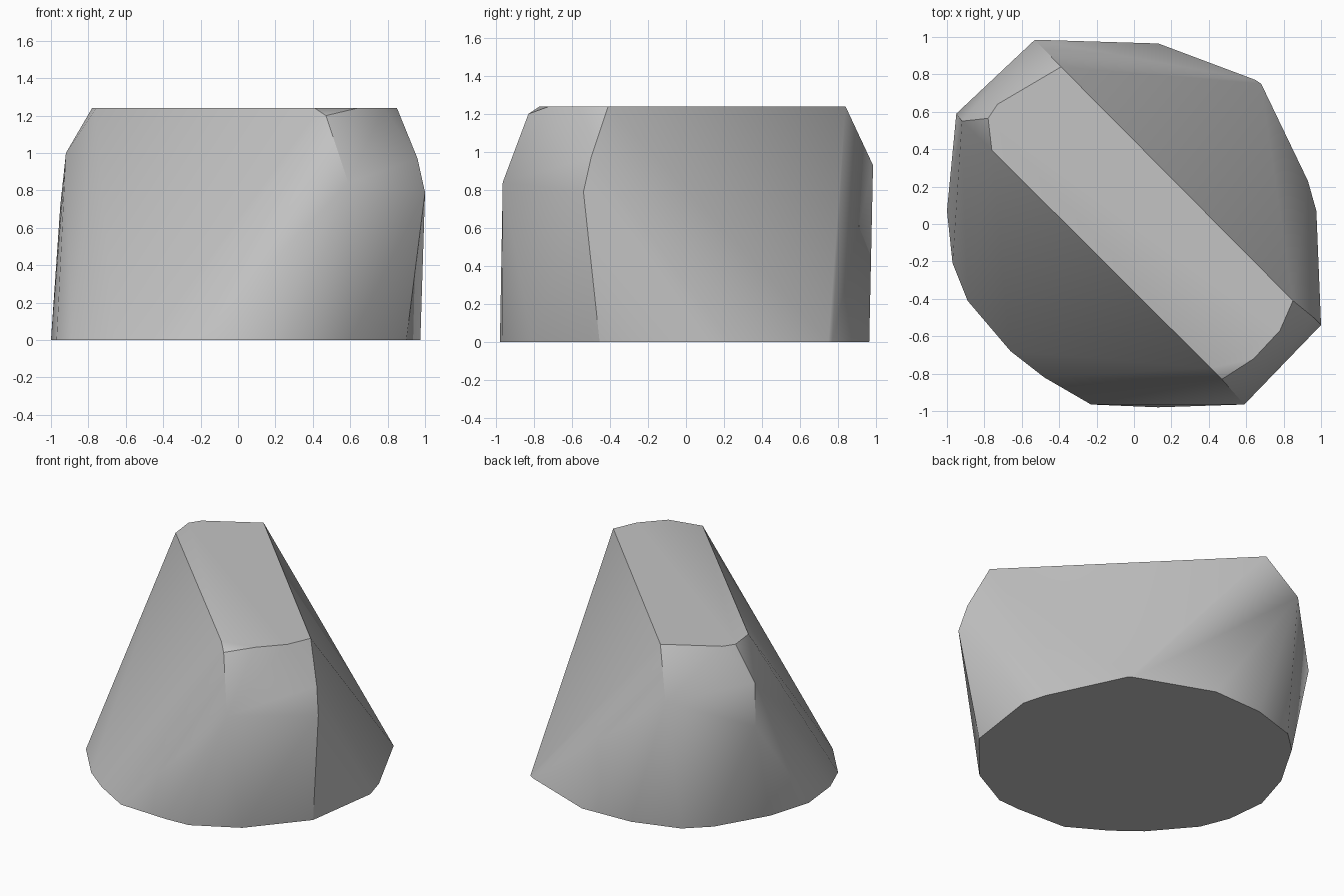
import bpy, bmesh, math

if "Cube" in bpy.data.objects:
    bpy.data.objects.remove(bpy.data.objects["Cube"], do_unlink=True)

HEIGHT = 1.24

# Rounded foot outline on the ground
foot = [(-1.0, .07), (-.97, -.21), (-.89, -.41), (-.66, -.68), (-.48, -.82),
        (-.23, -.965), (.13, -.98), (.3, -.97), (.6, -.81), (.9, -.455),
        (.975, .07), (.93, .23), (.68, .75), (.65, .77), (.13, .965),
        (-.24, .95), (-.56, .85), (-.71, .71), (-.91, .37)]

# Narrow diagonal ridge on top
ridge = [(-.76, .395), (-.78, .565), (-.73, .64), (-.39, .84),
         (.85, -.41), (.78, -.57), (.64, -.72), (.41, -.77)]

# Corners of the two bevelled ends
end_corners = [(.59, -.965, .84), (.47, -.83, 1.2), (1.0, -.54, .79),
               (.96, -.5, .97), (-.53, .985, .93), (-.95, .59, .72),
               (-.92, .55, 1.0)]


def grey_material():
    mat = bpy.data.materials.new("plain_grey")
    mat.use_nodes = True
    colour = (.55, .55, .55, 1)
    mat.diffuse_color = colour
    mat.node_tree.nodes["Principled BSDF"].inputs["Base Color"].default_value = colour
    return mat


# Stretch one skin over foot, ends and ridge
bm = bmesh.new()
points = [(x, y, 0) for x, y in foot] + [(x, y, HEIGHT) for x, y in ridge] + end_corners
for p in points:
    bm.verts.new(p)
hull = bmesh.ops.convex_hull(bm, input=bm.verts[:])
loose = [v for v in bm.verts if not v.link_faces]
bmesh.ops.delete(bm, geom=loose, context='VERTS')

# Merge the flat triangles on the top and bottom
flat = [e for e in bm.edges if len(e.link_faces) == 2
        and all(abs(f.normal.z) > .9999 for f in e.link_faces)]
bmesh.ops.dissolve_edges(bm, edges=flat, use_verts=False)
bmesh.ops.recalc_face_normals(bm, faces=bm.faces[:])

mesh = bpy.data.meshes.new("wedge_block")
bm.to_mesh(mesh)
bm.free()
mesh.materials.append(grey_material())
block = bpy.data.objects.new("wedge_block", mesh)
bpy.context.collection.objects.link(block)

# Smooth sides with crisp rims
bpy.context.view_layer.objects.active = block
block.select_set(True)
bpy.ops.object.shade_smooth_by_angle(angle=math.radians(30))
